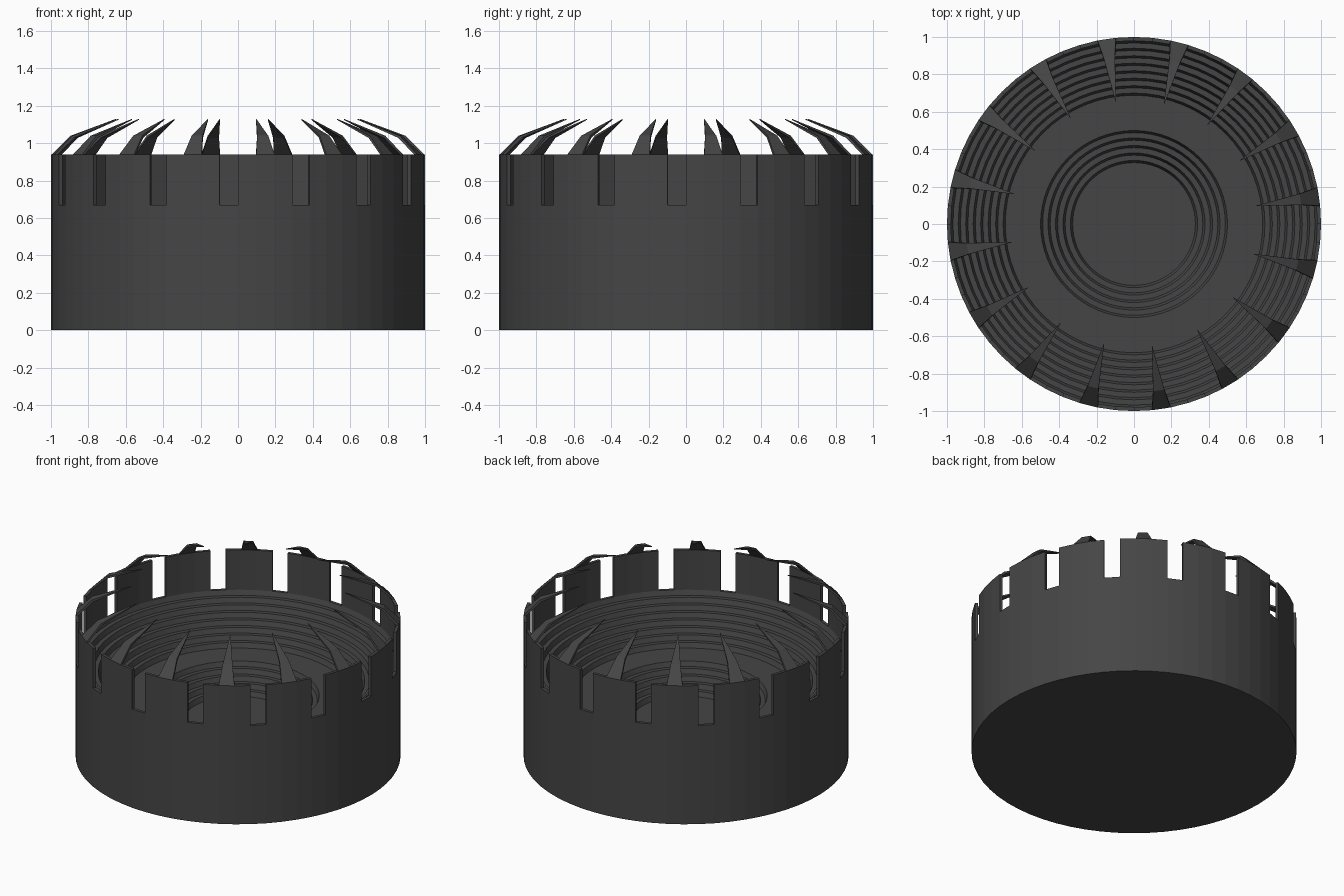
import bpy, bmesh, math

if "Cube" in bpy.data.objects:
    bpy.data.objects.remove(bpy.data.objects["Cube"])

N = 64                       # facets around the drum
STEP = 2 * math.pi / N
START = -math.pi / 2


def polar(r, z, k):
    """Point at radius r, height z, on facet line k (k = 0 is the front)."""
    a = START + k * STEP
    return (r * math.cos(a), r * math.sin(a), z)


mat = bpy.data.materials.new("dark_grey")
mat.diffuse_color = (0.06, 0.06, 0.06, 1)
mat.use_nodes = True
mat.node_tree.nodes["Principled BSDF"].inputs["Base Color"].default_value = mat.diffuse_color


def finish(name, bm):
    bmesh.ops.recalc_face_normals(bm, faces=bm.faces)
    me = bpy.data.meshes.new(name)
    bm.to_mesh(me)
    bm.free()
    me.materials.append(mat)
    ob = bpy.data.objects.new(name, me)
    bpy.context.collection.objects.link(ob)
    return ob


def terrace(r0, z0, r1, z1, rows):
    """Stepped seating rows going inwards and down, with sloped risers."""
    dr, dz = (r1 - r0) / rows, (z1 - z0) / rows
    pts = []
    for i in range(rows):
        pts.append((r0 + dr * (i + 0.3), z0 + dz * (i + 1)))
        pts.append((r0 + dr * (i + 1), z0 + dz * (i + 1)))
    return pts


# Bowl: outer drum, seating rows, walkway, lower rows and field
profile = [(1, 0), (1, 0.67), (0.98, 0.67)]
profile += terrace(0.98, 0.67, 0.66, 0.41, 8)
profile += [(0.5, 0.41)]
profile += terrace(0.5, 0.41, 0.3, 0.25, 5)
bm = bmesh.new()
rings = [[bm.verts.new(polar(r, z, k)) for k in range(N)] for r, z in profile]
for a, b in zip(rings, rings[1:]):
    for k in range(N):
        j = (k + 1) % N
        bm.faces.new((a[k], a[j], b[j], b[k]))
bm.faces.new(rings[0])
bm.faces.new(rings[-1])
finish("stadium_bowl", bm)

# Upper wall: blocks three facets wide, one open facet between them
bm = bmesh.new()
section = [(1, 0.67), (1, 0.94), (0.98, 0.94), (0.98, 0.67)]
for g in range(0, N, 4):
    cols = [[bm.verts.new(polar(r, z, g + c)) for r, z in section] for c in range(4)]
    for a, b in zip(cols, cols[1:]):
        for i in range(3):
            bm.faces.new((a[i], a[i + 1], b[i + 1], b[i]))
    bm.faces.new(cols[0])
    bm.faces.new(cols[-1])
finish("upper_wall", bm)

# Roof fins: bent, pointed blades leaning inwards from each block
bm = bmesh.new()
outer = [(0.999, 0.94, 0.049), (0.90, 1.04, 0.03), (0.66, 1.13, 0.001)]
inner = [(0.982, 0.94, 0.049), (0.892, 1.028, 0.03), (0.66, 1.125, 0.001)]
for g in range(0, N, 4):
    a = START + (g + 1.5) * STEP
    ca, sa = math.cos(a), math.sin(a)

    def row(pts, side):
        return [bm.verts.new((r * ca - side * w * sa, r * sa + side * w * ca, z))
                for r, z, w in pts]

    strips = [row(outer, -1), row(outer, 1), row(inner, 1), row(inner, -1)]
    for s in range(4):
        p, q = strips[s], strips[(s + 1) % 4]
        for i in range(2):
            bm.faces.new((p[i], p[i + 1], q[i + 1], q[i]))
    for i in (0, 2):
        bm.faces.new([s[i] for s in strips])
finish("roof_fins", bm)
